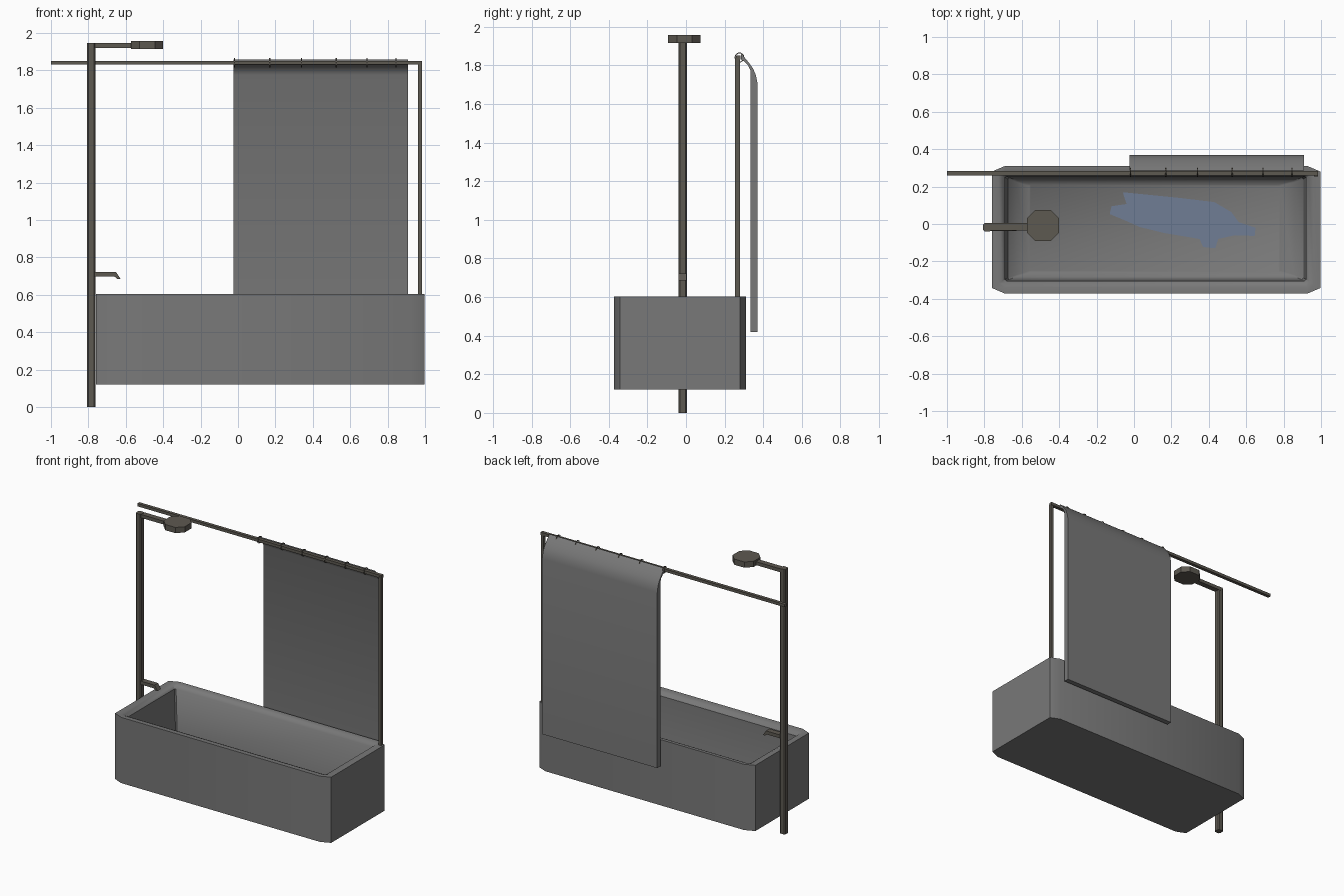
import bpy, bmesh, math
from mathutils import Matrix

if "Cube" in bpy.data.objects:
    bpy.data.objects.remove(bpy.data.objects["Cube"])


def material(name, r, g, b):
    m = bpy.data.materials.new(name)
    m.diffuse_color = (r, g, b, 1)
    m.use_nodes = True
    m.node_tree.nodes["Principled BSDF"].inputs["Base Color"].default_value = m.diffuse_color
    return m


GREY = material("mid grey", 0.19, 0.19, 0.19)
METAL = material("dark bronze metal", 0.11, 0.10, 0.083)
WATER = material("water blue", 0.16, 0.205, 0.30)


def finish(name, bm, mat, smooth=None):
    bmesh.ops.recalc_face_normals(bm, faces=bm.faces[:])
    me = bpy.data.meshes.new(name)
    bm.to_mesh(me)
    bm.free()
    ob = bpy.data.objects.new(name, me)
    bpy.context.collection.objects.link(ob)
    me.materials.append(mat)
    if smooth:
        bpy.ops.object.select_all(action='DESELECT')
        ob.select_set(True)
        bpy.context.view_layer.objects.active = ob
        bpy.ops.object.shade_smooth_by_angle(angle=math.radians(smooth))
    return ob


def loft(name, loops, mat, smooth=None):
    """Skin a list of equal point loops and cap both ends."""
    bm = bmesh.new()
    rings = [[bm.verts.new(p) for p in l] for l in loops]
    for a, b in zip(rings, rings[1:]):
        n = len(a)
        for i in range(n):
            j = (i + 1) % n
            bm.faces.new((a[i], a[j], b[j], b[i]))
    bm.faces.new(rings[0])
    bm.faces.new(rings[-1])
    return finish(name, bm, mat, smooth)


def octagon(x0, x1, y0, y1, z, cx, cy):
    """Rectangle with cut corners at height z."""
    return [(x0 + cx, y0, z), (x1 - cx, y0, z), (x1, y0 + cy, z), (x1, y1 - cy, z),
            (x1 - cx, y1, z), (x0 + cx, y1, z), (x0, y1 - cy, z), (x0, y0 + cy, z)]


def box(name, x0, x1, y0, y1, z0, z1, mat):
    def rect(z):
        return [(x0, y0, z), (x1, y0, z), (x1, y1, z), (x0, y1, z)]
    return loft(name, [rect(z0), rect(z1)], mat)


def extrude_x(name, prof, x0, x1, mat, smooth=None):
    return loft(name, [[(x, y, z) for y, z in prof] for x in (x0, x1)], mat, smooth)


# bathtub: outer shell, rolled rim, inner walls and sloping floor edge
loft("bathtub", [
    octagon(-0.76, 0.997, -0.372, 0.31, 0.12, 0.07, 0.03),
    octagon(-0.76, 0.997, -0.372, 0.31, 0.603, 0.07, 0.03),
    octagon(-0.725, 0.96, -0.338, 0.285, 0.603, 0.035, 0.018),
    octagon(-0.705, 0.935, -0.318, 0.268, 0.594, 0.015, 0.012),
    octagon(-0.69, 0.92, -0.304, 0.255, 0.575, 0.008, 0.008),
    octagon(-0.675, 0.905, -0.297, 0.248, 0.23, 0.008, 0.008),
    octagon(-0.63, 0.86, -0.28, 0.232, 0.185, 0.008, 0.008),
    octagon(-0.56, 0.78, -0.257, 0.21, 0.165, 0.008, 0.008),
], GREY, 35)

# puddle on the tub floor
puddle = [(-0.06, 0.17), (0.04, 0.16), (0.24, 0.14), (0.43, 0.117), (0.52, 0.064),
          (0.56, 0.01), (0.65, -0.02), (0.645, -0.064), (0.54, -0.06), (0.45, -0.08),
          (0.435, -0.13), (0.37, -0.123), (0.35, -0.08), (0.16, -0.048), (0.03, -0.016),
          (-0.05, 0.02), (-0.13, 0.053), (-0.12, 0.095), (-0.04, 0.107)]
loft("puddle", [[(x, y, z) for x, y in puddle] for z in (0.165, 0.17)], WATER)

# shower column, arm and head
loft("shower_column", [octagon(-0.807, -0.762, -0.04, 0.005, z, 0.008, 0.008)
                       for z in (0, 1.947)], METAL)
box("shower_arm", -0.78, -0.55, -0.034, 0.006, 1.92, 1.945, METAL)
loft("shower_head", [octagon(-0.572, -0.40, -0.092, 0.076, z, 0.045, 0.045)
                     for z in (1.915, 1.957)], METAL)

# tap spout with slanted tip
spout = [(-0.77, 0.697), (-0.66, 0.697), (-0.645, 0.685), (-0.628, 0.685),
         (-0.652, 0.722), (-0.77, 0.722)]
loft("tap_spout", [[(x, y, z) for x, z in spout] for y in (-0.038, 0.003)], METAL)

# curtain rail and its upright
box("curtain_rail", -1.0, 0.985, 0.259, 0.283, 1.83, 1.851, METAL)
box("rail_upright", 0.963, 0.985, 0.254, 0.279, 0.59, 1.84, METAL)

# curtain sheet draped from the rail
extrude_x("curtain", [(0.333, 0.42), (0.370, 0.42), (0.370, 1.71), (0.362, 1.75),
                      (0.347, 1.785), (0.325, 1.815), (0.300, 1.845), (0.286, 1.858),
                      (0.286, 1.83), (0.305, 1.818), (0.322, 1.80), (0.333, 1.775)],
          -0.025, 0.91, GREY, 30)

# curtain rings
for i, x in enumerate((-0.018, 0.17, 0.34, 0.525, 0.69, 0.845)):
    loops = []
    bm = bmesh.new()
    rows = []
    for k in range(10):
        a = 2 * math.pi * k / 10
        rows.append([bm.verts.new((x + dx, 0.277 + r * math.cos(a), 1.841 + r * math.sin(a)))
                     for r, dx in ((0.021, -0.003), (0.026, -0.003), (0.026, 0.003), (0.021, 0.003))])
    for k in range(10):
        a, b = rows[k], rows[(k + 1) % 10]
        for j in range(4):
            bm.faces.new((a[j], a[(j + 1) % 4], b[(j + 1) % 4], b[j]))
    finish("curtain_ring_%d" % (i + 1), bm, METAL)
